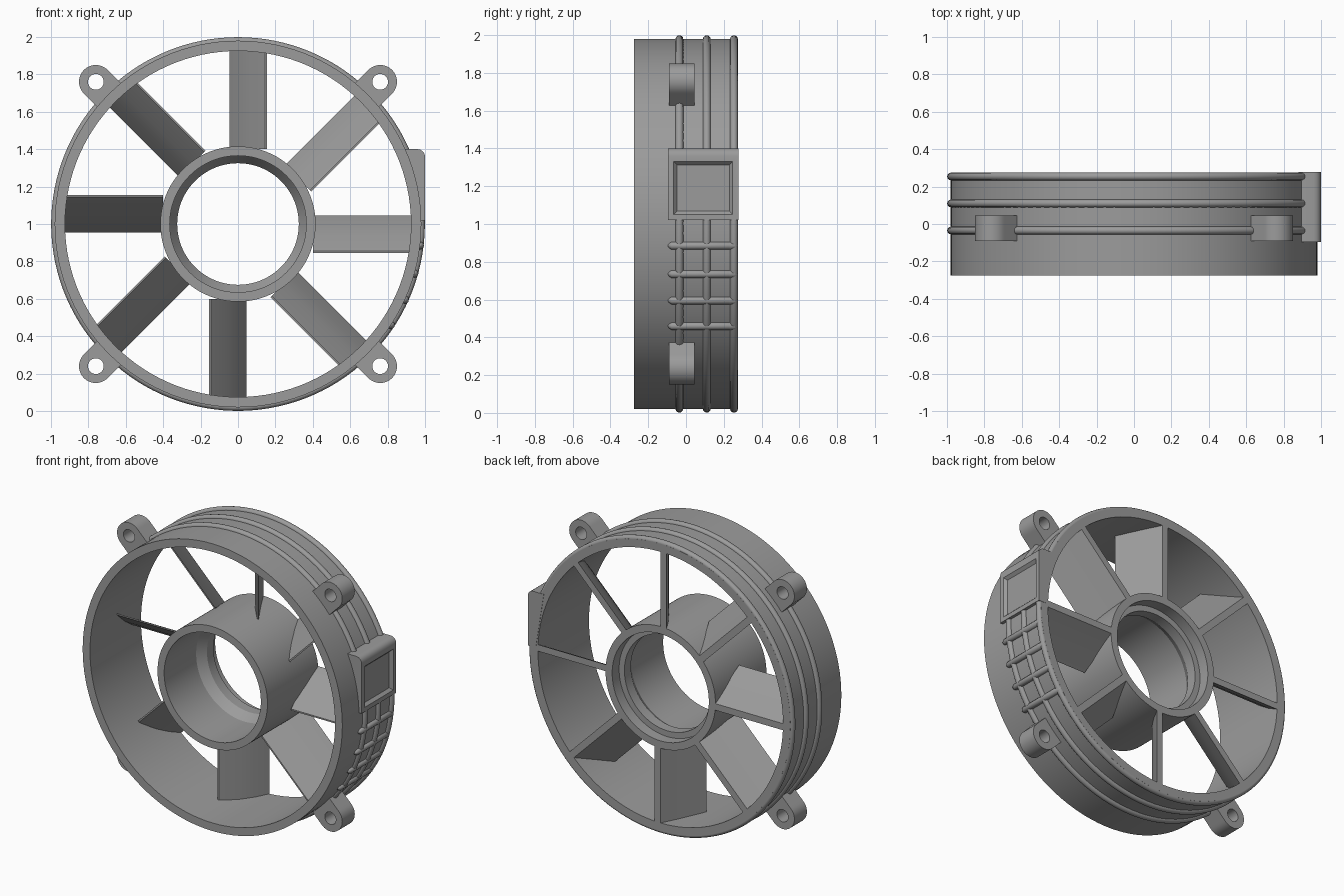
import bpy, bmesh
from math import sin, cos, pi, radians, sqrt
from mathutils import Matrix, Vector

cube = bpy.data.objects.get("Cube")
if cube:
    bpy.data.objects.remove(cube, do_unlink=True)

grey = bpy.data.materials.new("plain grey")
grey.use_nodes = True
GREY = (0.33, 0.33, 0.33, 1)
grey.diffuse_color = GREY
grey.node_tree.nodes["Principled BSDF"].inputs["Base Color"].default_value = GREY

CENTRE = Vector((0, 0, 1))
parts = []


def finish(name, bm):
    """Turn a bmesh built around the ring axis into a finished part."""
    bmesh.ops.recalc_face_normals(bm, faces=bm.faces)
    bmesh.ops.translate(bm, verts=bm.verts, vec=CENTRE)
    mesh = bpy.data.meshes.new(name)
    bm.to_mesh(mesh)
    bm.free()
    mesh.materials.append(grey)
    obj = bpy.data.objects.new(name, mesh)
    bpy.context.collection.objects.link(obj)
    parts.append(obj)
    return obj


def loft(sections, closed=False):
    """Skin a row of equal closed sections; cap the ends unless closed."""
    bm = bmesh.new()
    loops = [[bm.verts.new(p) for p in s] for s in sections]
    n = len(loops[0])
    pairs = list(zip(loops, loops[1:]))
    if closed:
        pairs.append((loops[-1], loops[0]))
    else:
        bm.faces.new(loops[0])
        bm.faces.new(loops[-1])
    for a, b in pairs:
        for i in range(n):
            j = (i + 1) % n
            bm.faces.new((a[i], a[j], b[j], b[i]))
    return bm


def lathe(name, profile, start=0, sweep=360, steps=120):
    """Sweep a (radius, y) outline around the y axis, clockwise from +x."""
    full = sweep == 360
    count = steps if full else steps + 1
    sections = []
    for k in range(count):
        a = radians(start - sweep * k / steps)
        sections.append([(r * cos(a), y, r * sin(a)) for r, y in profile])
    return finish(name, loft(sections, closed=full))


# Outer duct and hub
OUTER, INNER, DEPTH = 0.98, 0.925, 0.275
lathe("duct_ring", [(INNER, -DEPTH), (OUTER, -DEPTH), (OUTER, DEPTH), (INNER, DEPTH)])
lathe("hub", [(0.415, -DEPTH), (0.415, DEPTH), (0.365, DEPTH), (0.365, 0.2),
              (0.325, 0.2), (0.325, 0.13), (0.365, 0.07), (0.365, -DEPTH)])

# Round ribs, broken where the connector box sits
BEAD = 0.021
for i, y in enumerate((-0.035, 0.11, 0.254)):
    bead = [(OUTER - 0.002 + BEAD * cos(2 * pi * k / 12), y + BEAD * sin(2 * pi * k / 12))
            for k in range(12)]
    lathe(f"rib_{i + 1}", bead, start=2, sweep=340)

# Eight curved vanes, thick at the back and thin at the front
vane = [(-0.045, DEPTH), (0.0, DEPTH), (0.04, 0.2), (0.09, 0.11), (0.155, 0.0),
        (0.145, 0.0), (0.06, 0.1), (0.0, 0.19)]
for i in range(8):
    bm = loft([[(x, y, r) for x, y in vane] for r in (0.4, 0.935)])
    bmesh.ops.rotate(bm, verts=bm.verts, matrix=Matrix.Rotation(i * pi / 4, 3, 'Y'))
    finish(f"vane_{i + 1}", bm)

# Four mounting lugs with bolt holes
N, LUG, HOLE, TAIL = 48, 0.09, 0.042, 0.12
outline, hole = [], []
for k in range(N):
    a = 2 * pi * k / N
    c, s = cos(a), sin(a)
    size = LUG if c > -1e-6 else min(TAIL / -c, LUG / max(abs(s), 1e-6))
    outline.append((size * c, size * s))
    hole.append((HOLE * c, HOLE * s))
LUG_FRONT, LUG_BACK, REACH = -0.09, 0.045, 0.76 * sqrt(2)
for name, angle in (("upper_left", -45), ("upper_right", -135),
                    ("lower_right", 135), ("lower_left", 45)):
    rows = ((outline, LUG_FRONT), (outline, LUG_BACK), (hole, LUG_BACK), (hole, LUG_FRONT))
    bm = loft([[(REACH + u, y, v) for u, v in row] for row, y in rows], closed=True)
    bmesh.ops.rotate(bm, verts=bm.verts, matrix=Matrix.Rotation(radians(angle), 3, 'Y'))
    finish(name + "_lug", bm)

# Connector box with rounded top and recessed panel
side = [(0.94, 0.02), (1.0, 0.02), (1.0, 0.36)]
side += [(0.96 + 0.04 * cos(a), 0.36 + 0.04 * sin(a)) for a in (pi / 8, pi / 4, 3 * pi / 8, pi / 2)]
side += [(0.88, 0.4)]
bm = loft([[(x, y, z) for x, z in side] for y in (-0.095, 0.277)])
bm.normal_update()
bmesh.ops.recalc_face_normals(bm, faces=bm.faces)
panel = max(bm.faces, key=lambda f: f.calc_center_median().x)
bmesh.ops.inset_region(bm, faces=[panel], thickness=0.03, use_even_offset=True)
bmesh.ops.inset_region(bm, faces=[panel], thickness=0.018, depth=-0.019, use_even_offset=True)
finish("connector_box", bm)

# Short cross bars with rounded ends below the box
for i, z in enumerate((0.885, 0.735, 0.595, 0.46)):
    drop = z - 1
    x = sqrt(OUTER ** 2 - drop ** 2)
    rows = [(-0.095, 0.004), (-0.09, 0.012), (-0.076, BEAD), (0.256, BEAD),
            (0.27, 0.012), (0.275, 0.004)]
    bm = loft([[(x + r * cos(2 * pi * k / 12), y, drop + r * sin(2 * pi * k / 12))
                for k in range(12)] for y, r in rows])
    finish(f"cross_bar_{i + 1}", bm)

# Smooth shading with crisp edges
bpy.ops.object.select_all(action='DESELECT')
for obj in parts:
    obj.select_set(True)
bpy.context.view_layer.objects.active = parts[0]
bpy.ops.object.shade_smooth_by_angle(angle=radians(32))
